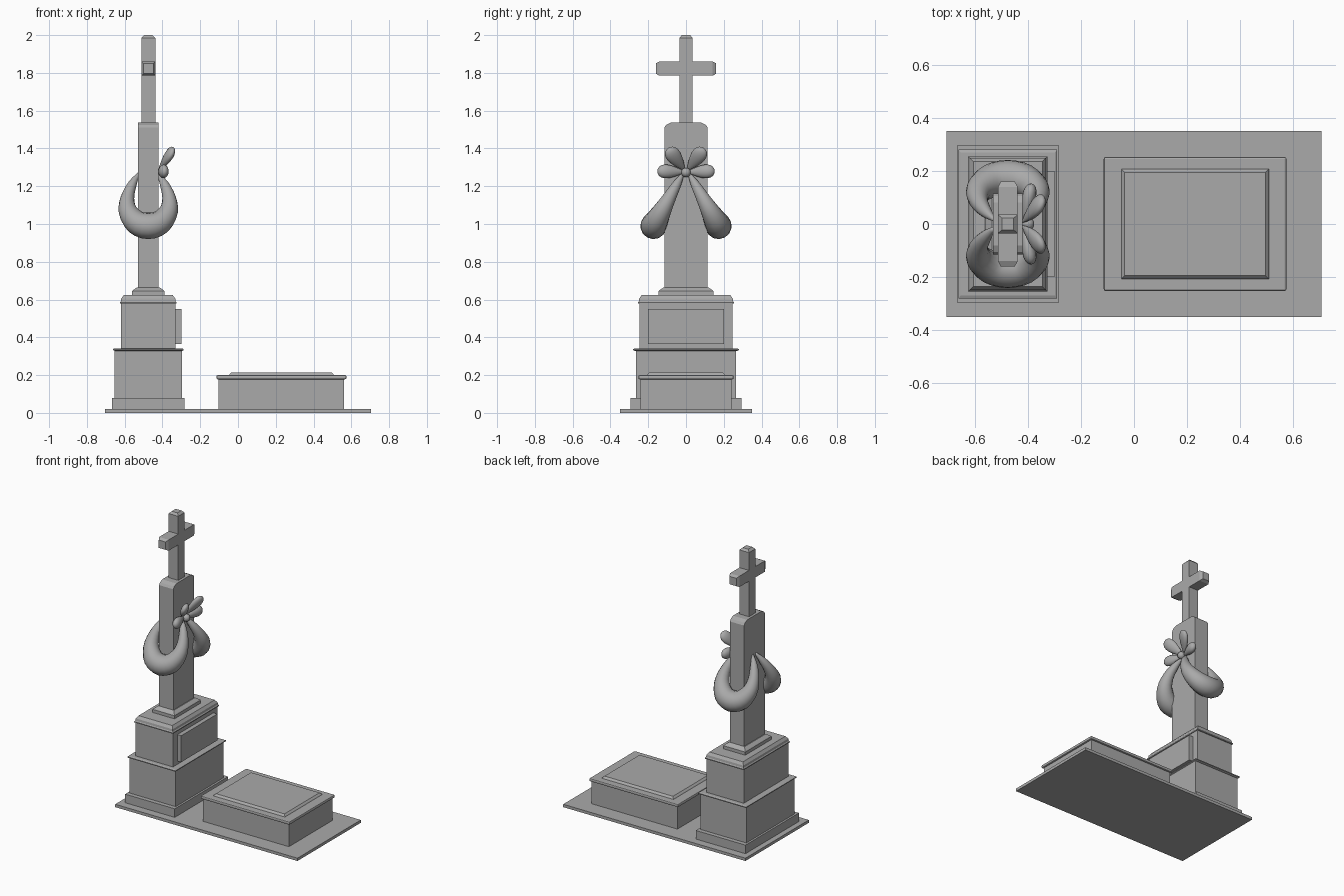
import bpy, bmesh, math
from mathutils import Vector, Matrix

if "Cube" in bpy.data.objects:
    bpy.data.objects.remove(bpy.data.objects["Cube"], do_unlink=True)

stone = bpy.data.materials.new("grey stone")
stone.use_nodes = True
GREY = (0.4, 0.4, 0.4, 1)
stone.diffuse_color = GREY
stone.node_tree.nodes["Principled BSDF"].inputs["Base Color"].default_value = GREY

CX = -0.475  # centre of the monument


def finish(bm, name, smooth=False):
    bmesh.ops.recalc_face_normals(bm, faces=bm.faces)
    mesh = bpy.data.meshes.new(name)
    bm.to_mesh(mesh)
    bm.free()
    mesh.materials.append(stone)
    if smooth:
        mesh.shade_smooth()
    ob = bpy.data.objects.new(name, mesh)
    bpy.context.collection.objects.link(ob)
    return ob


def stack(name, cx, rings):
    """Rectangular stepped solid; each ring is (half x, half y, z)."""
    bm = bmesh.new()
    loops = [[bm.verts.new((cx + sx * hx, sy * hy, z))
              for sx, sy in ((-1, -1), (1, -1), (1, 1), (-1, 1))]
             for hx, hy, z in rings]
    for a, b in zip(loops, loops[1:]):
        for i in range(4):
            j = (i + 1) % 4
            bm.faces.new((a[i], a[j], b[j], b[i]))
    bm.faces.new(loops[0][::-1])
    bm.faces.new(loops[-1])
    return finish(bm, name)


# Ground slab and stepped pedestal
stack("ground_slab", 0, [(0.705, 0.35, 0), (0.705, 0.35, 0.02)])
stack("plinth", CX, [(0.192, 0.295, 0.02), (0.192, 0.295, 0.08)])
stack("lower_block", CX, [(0.178, 0.265, 0.08), (0.178, 0.265, 0.33)])
stack("lower_cornice", CX, [(0.178, 0.27, 0.328), (0.186, 0.28, 0.332),
                            (0.186, 0.28, 0.338), (0.178, 0.27, 0.342)])
stack("upper_block", CX, [(0.145, 0.247, 0.34), (0.145, 0.247, 0.58)])
stack("upper_cornice", CX, [(0.15, 0.255, 0.578), (0.15, 0.255, 0.584),
                            (0.145, 0.25, 0.59), (0.143, 0.248, 0.605),
                            (0.13, 0.235, 0.623)])
plaque = stack("plaque", -0.318, [(0.018, 0.2, 0.365), (0.018, 0.2, 0.55)])
stack("pillar_foot", CX, [(0.085, 0.145, 0.622), (0.085, 0.145, 0.645),
                          (0.08, 0.14, 0.65), (0.06, 0.117, 0.665)])

# Pillar with clipped shoulders, then the cross
stack("pillar", CX, [(0.055, 0.115, 0.66), (0.055, 0.115, 1.51),
                     (0.055, 0.105, 1.525), (0.055, 0.08, 1.537)])
stack("cross_post", CX, [(0.037, 0.035, 1.53), (0.037, 0.035, 1.985),
                         (0.022, 0.022, 2.0)])
arm = stack("cross_arm", 0, [(0.037, 0.038, -0.16), (0.037, 0.038, 0.16)])
arm.data.transform(Matrix.Translation((CX, 0, 1.823)) @ Matrix.Rotation(math.pi / 2, 4, 'X'))
bm = bmesh.new()
bm.from_mesh(arm.data)
ends = [f for f in bm.faces if abs(f.normal.y) > 0.9]
bmesh.ops.inset_individual(bm, faces=ends, thickness=0.015)
for v in bm.verts:
    rim = abs(v.co.x - CX) > 0.03
    if rim:
        v.co.y = math.copysign(0.14, v.co.y)
bm.to_mesh(arm.data)
bm.free()

# Grave chest with a moulded lid
GX = 0.23
stack("grave_chest", GX, [(0.332, 0.24, 0.02), (0.332, 0.24, 0.18)])
lid = stack("grave_lid", GX, [(0.344, 0.252, 0.178), (0.344, 0.252, 0.2)])
bev = lid.modifiers.new("rounding", 'BEVEL')
bev.width, bev.segments = 0.007, 2
stack("grave_top", GX, [(0.278, 0.207, 0.199), (0.275, 0.204, 0.204),
                        (0.265, 0.194, 0.214)])


def garland(name, side):
    """Tapered drape hanging from the front knot round to the back."""
    half = [(0.05, 1.27, 0.006), (0.085, 1.21, 0.024), (0.11, 1.14, 0.036),
            (0.108, 1.07, 0.05), (0.065, 1.01, 0.064)]
    pts = half + [(0, 0.99, 0.07)] + [(-x, z, r) for x, z, r in reversed(half)]
    centres = [Vector((CX + x, side * (0.015 + (1.27 - z) * 0.56), z)) for x, z, r in pts]
    across = Vector((0, side, 0.56)).normalized()  # normal of the tilted hanging plane
    # Subdivide the path smoothly
    path = []
    for i in range(len(pts) - 1):
        ids = [max(i - 1, 0), i, i + 1, min(i + 2, len(pts) - 1)]
        p = [Vector((*centres[k], pts[k][2])) for k in ids]
        for s in range(3):
            t = s / 3
            path.append(0.5 * (2 * p[1] + (p[2] - p[0]) * t
                               + (2 * p[0] - 5 * p[1] + 4 * p[2] - p[3]) * t * t
                               + (3 * p[1] - p[0] - 3 * p[2] + p[3]) * t ** 3))
    path.append(Vector((*centres[-1], pts[-1][2])))
    bm = bmesh.new()
    rings = []
    n = 14
    for i, q in enumerate(path):
        tan = (path[min(i + 1, len(path) - 1)] - path[max(i - 1, 0)]).xyz.normalized()
        u = tan.cross(across).normalized()
        w = u.cross(tan)
        rings.append([bm.verts.new(q.xyz + q.w * (u * math.cos(k * math.tau / n)
                                                  + w * math.sin(k * math.tau / n)))
                      for k in range(n)])
    for a, b in zip(rings, rings[1:]):
        for k in range(n):
            bm.faces.new((a[k], a[(k + 1) % n], b[(k + 1) % n], b[k]))
    bm.faces.new(rings[0])
    bm.faces.new(rings[-1])
    finish(bm, name, True)


def petal(name, root, tip, width, depth):
    """Teardrop loop of the bow, narrow at the root."""
    root, tip = Vector(root), Vector(tip)
    d = tip - root
    length = d.length / 2
    d.normalize()
    side = d.cross(Vector((1, 0, 0))).normalized()
    face = side.cross(d)
    bm = bmesh.new()
    bmesh.ops.create_uvsphere(bm, u_segments=16, v_segments=12, radius=1)
    for v in bm.verts:
        x, y, z = v.co
        taper = 0.72 + 0.4 * z
        v.co = ((root + tip) / 2 + d * z * length + side * x * width * taper
                + face * y * depth * taper)
    finish(bm, name, True)


# Drapes and bow, mirrored left and right
for label, s in (("left", 1), ("right", -1)):
    garland(label + "_garland", s)
    petal(label + "_upper_bow", (-0.42, s * 0.008, 1.285), (-0.34, s * 0.095, 1.4), 0.05, 0.028)
    petal(label + "_lower_bow", (-0.415, s * 0.008, 1.275), (-0.385, s * 0.152, 1.28), 0.045, 0.032)

bm = bmesh.new()
bmesh.ops.create_uvsphere(bm, u_segments=14, v_segments=10, radius=0.025,
                          matrix=Matrix.Translation((-0.4, 0, 1.273)))
finish(bm, "bow_knot", True)
